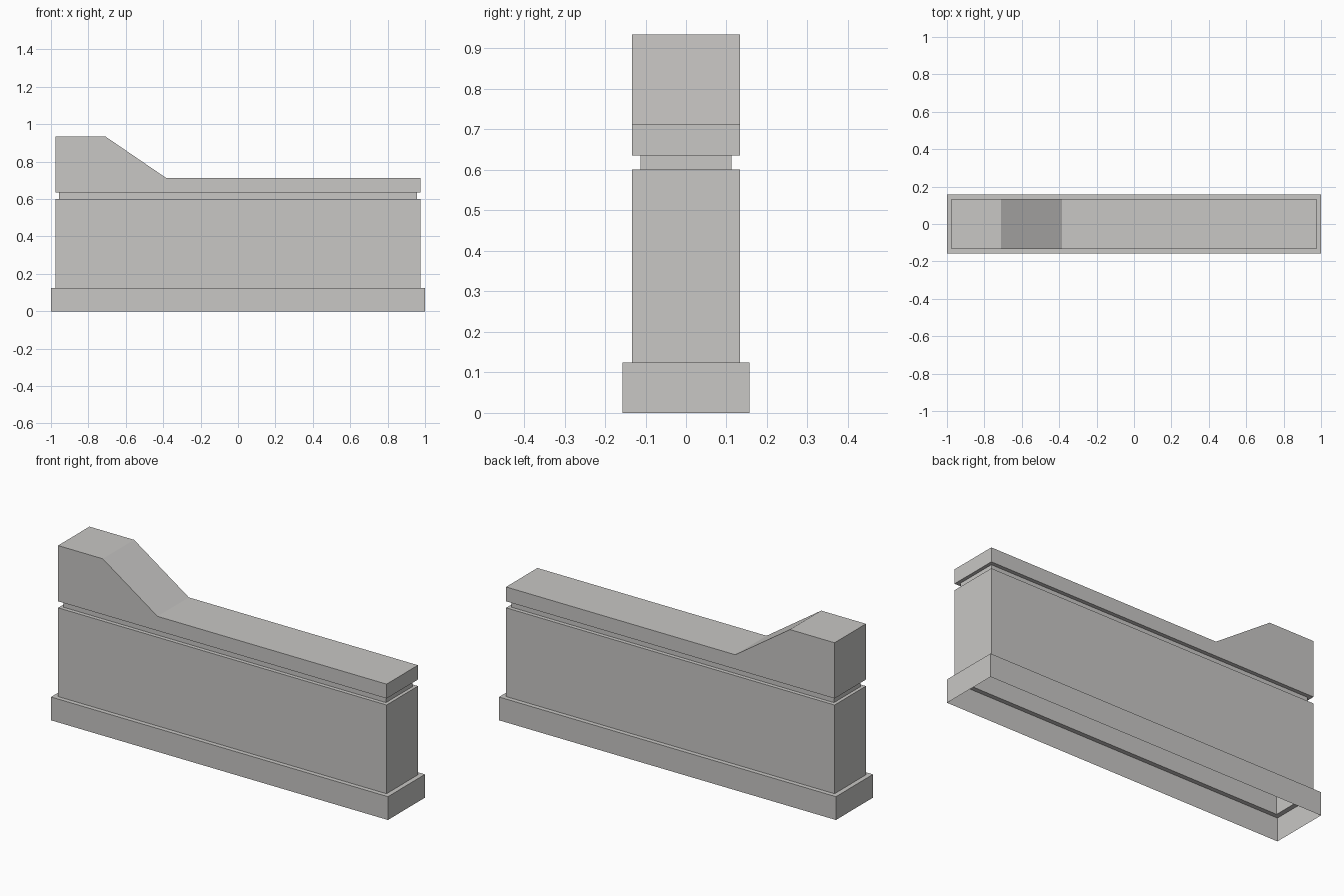
import bpy, bmesh

if "Cube" in bpy.data.objects:
    bpy.data.objects.remove(bpy.data.objects["Cube"])

stone = bpy.data.materials.new("warm grey stone")
stone.diffuse_color = (0.58, 0.57, 0.555, 1)
stone.use_nodes = True
stone.node_tree.nodes["Principled BSDF"].inputs["Base Color"].default_value = stone.diffuse_color

BASE, BODY, NECK = (1.0, 0.157), (0.975, 0.133), (0.957, 0.112)


def finish(name, bm):
    bmesh.ops.remove_doubles(bm, verts=bm.verts, dist=1e-5)
    mesh = bpy.data.meshes.new(name)
    bm.to_mesh(mesh)
    bm.free()
    mesh.materials.append(stone)
    obj = bpy.data.objects.new(name, mesh)
    bpy.context.collection.objects.link(obj)
    return obj


def add_rings(bm, rings):
    """Open rectangular shell through (half size, z) rings, bottom to top."""
    prev = None
    for (hx, hy), z in rings:
        cur = [bm.verts.new((sx * hx, sy * hy, z))
               for sx, sy in ((-1, -1), (1, -1), (1, 1), (-1, 1))]
        if prev:
            for i in range(4):
                j = (i + 1) % 4
                bm.faces.new((prev[i], prev[j], cur[j], cur[i]))
        prev = cur


def shell(name, rings):
    bm = bmesh.new()
    add_rings(bm, rings)
    return finish(name, bm)


# Hollow plinth, wall body and recessed neck, all open underneath
shell("plinth", [(BASE, 0), (BASE, 0.125), (BODY, 0.125)])
shell("wall_body", [(BODY, 0.125), (BODY, 0.601), (NECK, 0.601)])
shell("recessed_neck", [(NECK, 0.601), (NECK, 0.636)])

# Coping with raised, sloping end; underside is only the overhanging lip
bm = bmesh.new()
add_rings(bm, [(NECK, 0.636), (BODY, 0.636)])
hx, hy = BODY
profile = [(-hx, 0.636), (hx, 0.636), (hx, 0.713),
           (-0.385, 0.713), (-0.71, 0.935), (-hx, 0.935)]
front = [bm.verts.new((x, -hy, z)) for x, z in profile]
back = [bm.verts.new((x, hy, z)) for x, z in profile]
bm.faces.new(front)
bm.faces.new(back[::-1])
for i in range(1, 6):  # skip the bottom edge
    j = (i + 1) % 6
    bm.faces.new((front[j], front[i], back[i], back[j]))
finish("coping", bm)
